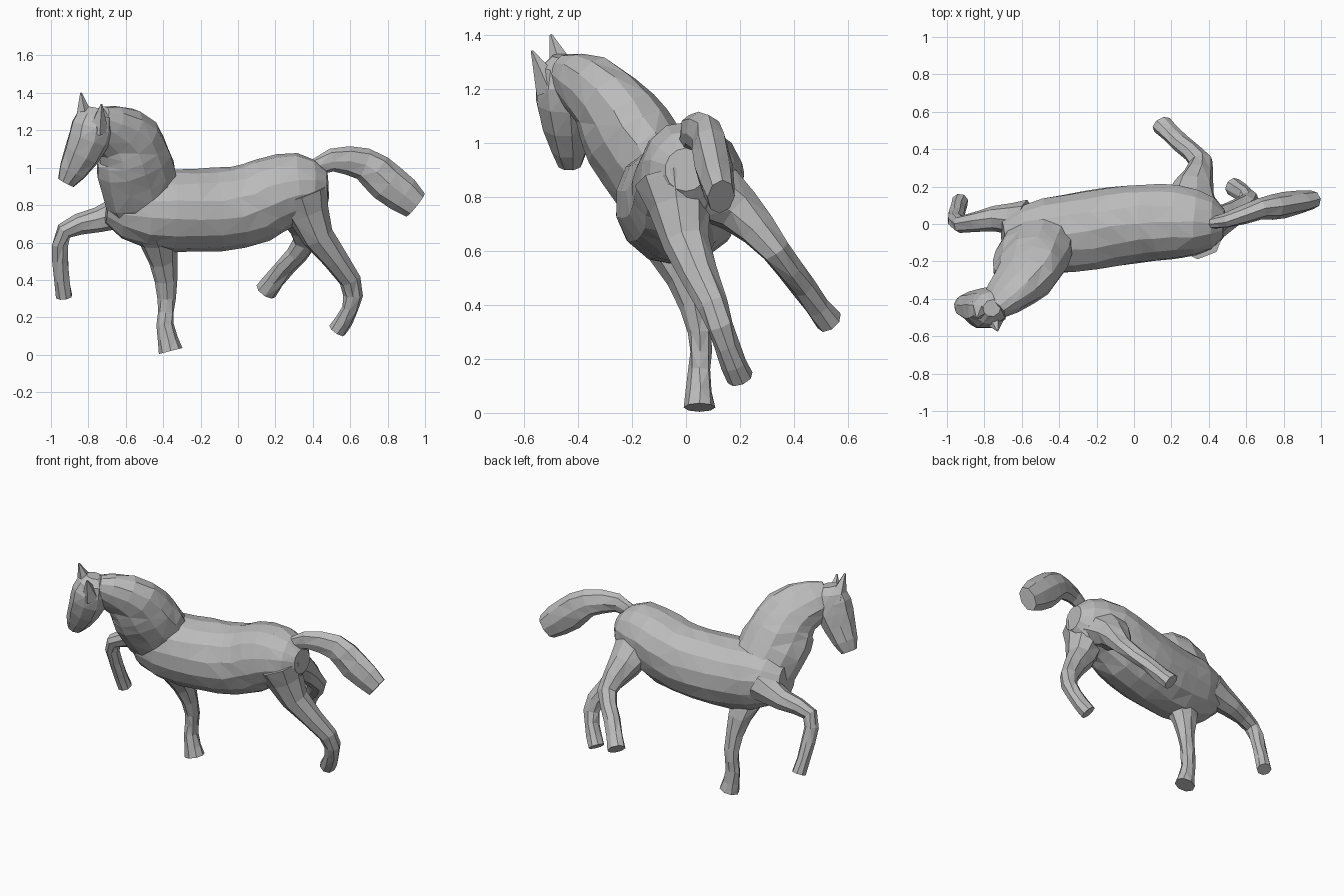
import bpy
import bmesh
import math
import random
from mathutils import Vector

random.seed(4)
cube = bpy.data.objects.get("Cube")
if cube:
    bpy.data.objects.remove(cube, do_unlink=True)

grey = bpy.data.materials.new("plain grey")
grey.use_nodes = True
tint = (.5, .5, .5, 1)
grey.diffuse_color = tint
grey.node_tree.nodes["Principled BSDF"].inputs["Base Color"].default_value = tint


def smooth_path(points, steps):
    """Sample a smooth curve that passes through every given point."""
    points = [Vector(p) for p in points]
    spans = len(points) - 1
    samples = []
    for step in range(steps + 1):
        position = step * spans / steps
        index = min(int(position), spans - 1)
        u = position - index
        start, end = points[index], points[index + 1]
        before = points[max(index - 1, 0)]
        after = points[min(index + 2, spans)]
        leave = (end - before) / 2
        arrive = (after - start) / 2
        ease = u * u * (3 - 2 * u)
        samples.append(start.lerp(end, ease)
                       + leave * u * (1 - u) ** 2
                       - arrive * u * u * (1 - u))
    return samples


def loft(name, points, radius, hint, flatness=1, sides=8, steps=8, jitter=.004):
    """Skin faceted rings along a path; radius is a rule of the fraction travelled."""
    bm = bmesh.new()
    centres = smooth_path(points, steps)
    rings = []
    for i, centre in enumerate(centres):
        tangent = centres[min(i + 1, steps)] - centres[max(i - 1, 0)]
        tangent.normalize()
        deep = Vector(hint)
        deep = (deep - tangent * deep.dot(tangent)).normalized()
        across = tangent.cross(deep) * flatness
        amount = jitter if 0 < i < steps else 0
        ring = []
        for k in range(sides):
            angle = math.tau * k / sides
            offset = deep * math.cos(angle) + across * math.sin(angle)
            noise = Vector([random.uniform(-amount, amount) for axis in "xyz"])
            ring.append(bm.verts.new(centre + offset * radius(i / steps) + noise))
        rings.append(ring)
    for near, far in zip(rings, rings[1:]):
        for k in range(sides):
            n = (k + 1) % sides
            bm.faces.new((near[k], near[n], far[n], far[k]))
    bm.faces.new(rings[0])
    bm.faces.new(rings[-1])
    bmesh.ops.triangulate(bm, faces=bm.faces[:])
    bmesh.ops.recalc_face_normals(bm, faces=bm.faces[:])
    mesh = bpy.data.meshes.new(name)
    bm.to_mesh(mesh)
    bm.free()
    mesh.materials.append(grey)
    obj = bpy.data.objects.new(name, mesh)
    bpy.context.scene.collection.objects.link(obj)


def leg(name, points, hint, thigh, ankle, hoof, flatness=1):
    """A limb that thins quickly from the thigh and widens into the hoof."""
    def radius(t):
        return ankle + (thigh - ankle) * (1 - t) ** 3 + (hoof - ankle) * t ** 3
    loft(name, points, radius, hint, flatness)


# Barrel from rump to chest, rounded off at both ends and deepest at the chest
def torso_radius(t):
    rounding = math.sqrt(1 - abs(2 * t - 1) ** 4)
    return (.2 + .04 * t) * max(.4, rounding)


loft("torso", [(.48, 0, .9), (.25, .01, .88), (0, 0, .79), (-.35, -.05, .77), (-.7, -.08, .8)],
     torso_radius, hint=(0, 0, 1), flatness=.97, sides=14, steps=12, jitter=.006)

# Neck turned toward the right, fullest just above the shoulders
loft("neck", [(-.5, -.07, .8), (-.55, -.2, 1), (-.6, -.3, 1.15), (-.75, -.45, 1.25)],
     lambda t: .2 + .12 * t - .23 * t * t, hint=(.8, .1, .6),
     flatness=.75, sides=12, jitter=.006)

# Head, deep at the jaw and narrow at the muzzle
loft("head", [(-.76, -.45, 1.32), (-.8, -.45, 1.15), (-.92, -.43, .92)],
     lambda t: .05 + .07 * math.sin(math.pi * t ** .8),
     hint=(-.9, -.4, -.2), flatness=.9, sides=9, steps=6)

# Ears
for name, base, tip in (("left_ear", (-.82, -.45, 1.25), (-.84, -.5, 1.4)),
                        ("right_ear", (-.75, -.5, 1.2), (-.73, -.57, 1.34))):
    loft(name, [base, tip], lambda t: .06 - .055 * t, hint=(-.8, -.5, 0), sides=5, steps=1)

# Raised front leg
leg("front_left_leg",
    [(-.58, .02, .78), (-.75, .03, .72), (-.93, 0, .66), (-.95, .05, .5), (-.93, .12, .31)],
    hint=(-.6, 0, .8), thigh=.11, ankle=.038, hoof=.045)

# Planted front leg widening down to a tilted hoof
leg("front_right_leg",
    [(-.45, -.1, .7), (-.4, 0, .5), (-.38, .05, .3), (-.39, .05, .16), (-.36, .05, .02)],
    hint=(1, 0, 0), thigh=.14, ankle=.03, hoof=.065, flatness=.9)

# Hind leg kicked out sideways
leg("back_left_leg",
    [(.3, .04, .86), (.32, .2, .75), (.36, .33, .6), (.25, .43, .47), (.15, .53, .34)],
    hint=(1, 0, -.3), thigh=.19, ankle=.045, hoof=.06, flatness=.85)

# Hind leg pushing back
leg("back_right_leg",
    [(.34, -.04, .86), (.43, 0, .63), (.6, .1, .4), (.6, .15, .25), (.53, .2, .13)],
    hint=(1, 0, 0), thigh=.15, ankle=.042, hoof=.05)

# Raised tail, swelling toward a blunt end
loft("tail", [(.38, 0, .98), (.5, .02, 1.04), (.67, .08, 1.02), (.8, .1, .92), (.95, .13, .8)],
     lambda t: .04 + .065 * math.sin(2.5 * t ** 1.5), hint=(.3, 0, 1), flatness=.65)
